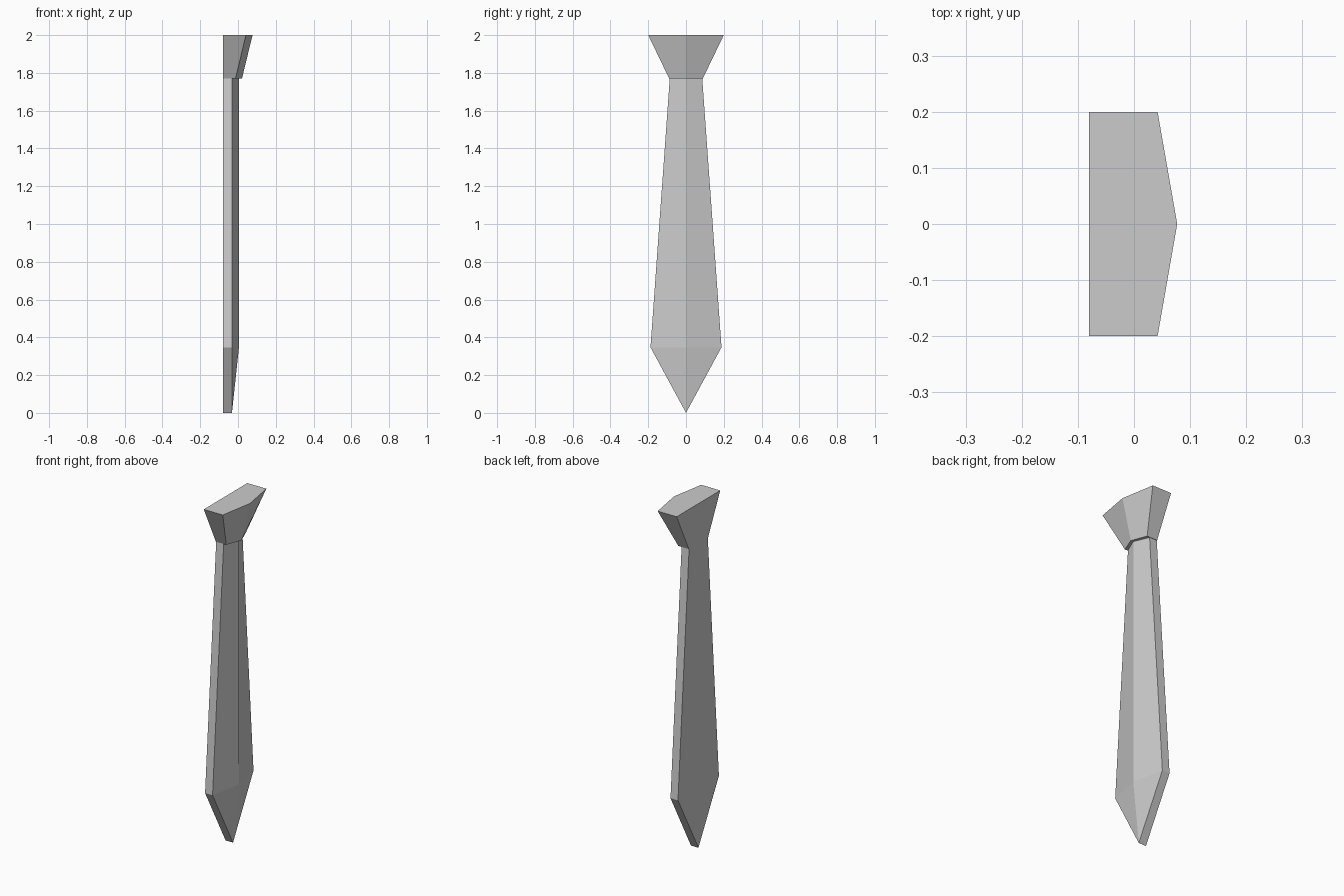
import bpy, bmesh

if "Cube" in bpy.data.objects:
    bpy.data.objects.remove(bpy.data.objects["Cube"])

BACK_X = -0.08


def loft(name, rings, cap_top):
    """Skin five-sided sections given as (z, half width, side x, ridge x)."""
    bm = bmesh.new()
    loops = []
    for z, w, side, ridge in rings:
        section = [(BACK_X, w), (BACK_X, -w), (side, -w), (ridge, 0), (side, w)]
        loops.append([bm.verts.new((x, y, z)) for x, y in section])
    for low, high in zip(loops, loops[1:]):
        for i in range(5):
            j = (i + 1) % 5
            bm.faces.new((low[i], low[j], high[j], high[i]))
    bm.faces.new(loops[0][::-1])
    if cap_top:
        bm.faces.new(loops[-1])
    # Zero-width sections collapse to a clean point
    bmesh.ops.remove_doubles(bm, verts=bm.verts, dist=0.0005)
    bmesh.ops.dissolve_degenerate(bm, dist=0.0005, edges=bm.edges)
    bmesh.ops.recalc_face_normals(bm, faces=bm.faces)
    mesh = bpy.data.meshes.new(name)
    bm.to_mesh(mesh)
    bm.free()
    obj = bpy.data.objects.new(name, mesh)
    bpy.context.collection.objects.link(obj)
    return obj


# Long blade: pointed tip, wide shoulder, narrow neck (closed by the knot)
loft("tie_blade", [
    (0.0, 0.0, -0.032, -0.032),
    (0.347, 0.188, -0.032, 0.005),
    (1.77, 0.086, -0.032, 0.005),
], cap_top=False)

# Flared knot leaning forward above the blade
loft("tie_knot", [
    (1.77, 0.089, -0.013, 0.021),
    (2.0, 0.2, 0.042, 0.077),
], cap_top=True)
